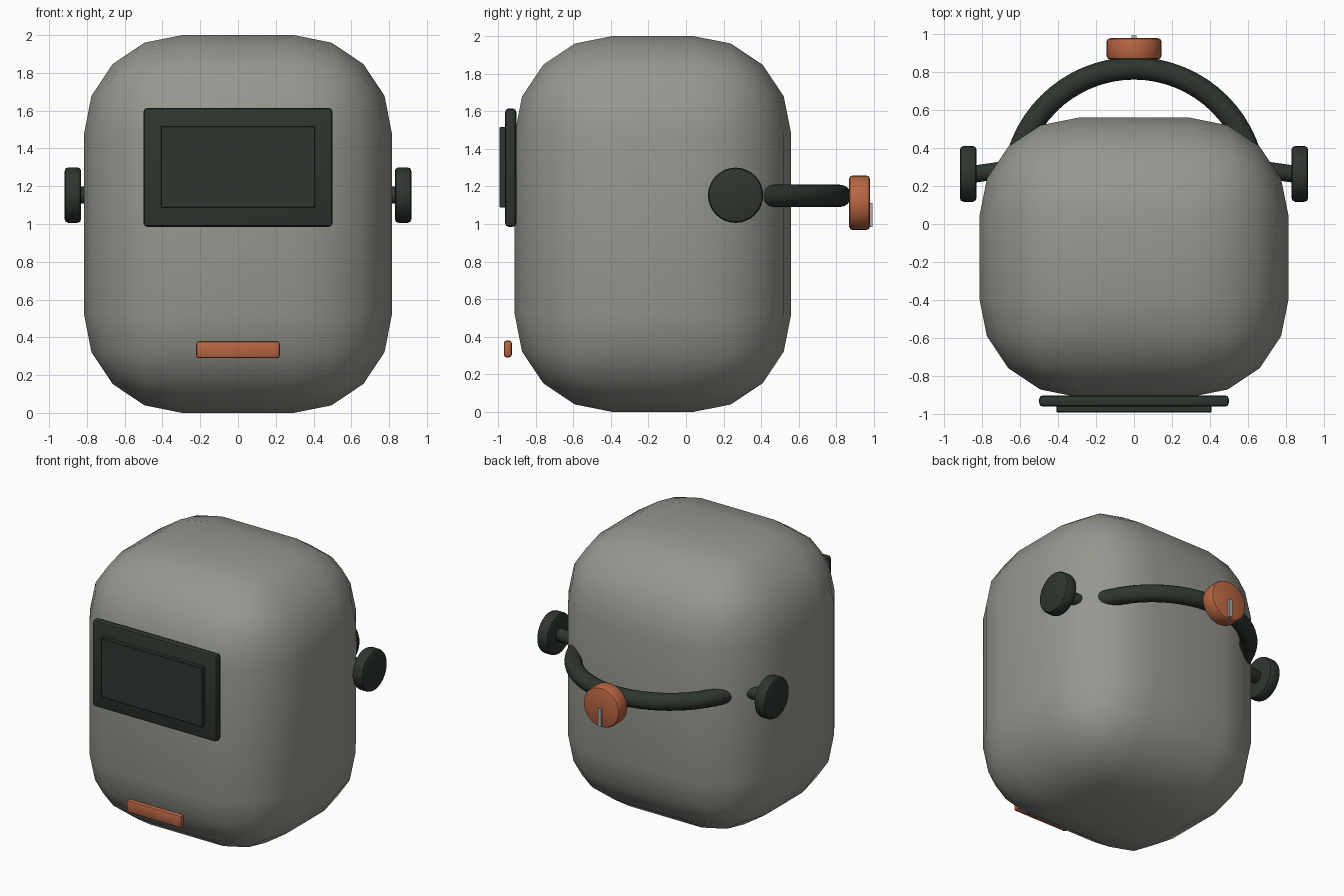
import bpy, bmesh, math
from mathutils import Matrix, Vector

if "Cube" in bpy.data.objects:
    bpy.data.objects.remove(bpy.data.objects["Cube"])


def material(name, rgb):
    m = bpy.data.materials.new(name)
    m.diffuse_color = (*rgb, 1)
    m.use_nodes = True
    m.node_tree.nodes["Principled BSDF"].inputs["Base Color"].default_value = m.diffuse_color
    return m


GREY = material("shell_grey", (0.31, 0.31, 0.28))
DARK = material("dark_green", (0.027, 0.037, 0.028))
ORANGE = material("burnt_orange", (0.48, 0.13, 0.055))
STEEL = material("steel", (0.40, 0.43, 0.44))


def finish(bm, name, mat):
    me = bpy.data.meshes.new(name)
    bmesh.ops.recalc_face_normals(bm, faces=bm.faces)
    bm.to_mesh(me)
    bm.free()
    me.materials.append(mat)
    ob = bpy.data.objects.new(name, me)
    bpy.context.collection.objects.link(ob)
    bpy.ops.object.select_all(action='DESELECT')
    ob.select_set(True)
    bpy.context.view_layer.objects.active = ob
    bpy.ops.object.shade_smooth_by_angle(angle=math.radians(35))
    return ob


def box(name, lo, hi, mat, bevel=0.0, segments=2):
    lo, hi = Vector(lo), Vector(hi)
    bm = bmesh.new()
    bmesh.ops.create_cube(bm, size=1, matrix=Matrix.Translation((lo + hi) / 2)
                          @ Matrix.Diagonal((*(hi - lo), 1)))
    if bevel:
        bmesh.ops.bevel(bm, geom=bm.edges[:], offset=bevel, segments=segments,
                        profile=0.5, affect='EDGES', clamp_overlap=True)
    return finish(bm, name, mat)


def cylinder(name, a, b, radius, mat, sides=32, bevel=0.0):
    a, b = Vector(a), Vector(b)
    axis = b - a
    rot = axis.to_track_quat('Z', 'Y').to_matrix().to_4x4()
    bm = bmesh.new()
    bmesh.ops.create_cone(bm, cap_ends=True, segments=sides, radius1=radius,
                          radius2=radius, depth=axis.length,
                          matrix=Matrix.Translation((a + b) / 2) @ rot)
    if bevel:
        rims = [e for e in bm.edges if any(len(f.verts) > 4 for f in e.link_faces)]
        bmesh.ops.bevel(bm, geom=rims, offset=bevel, segments=2,
                        profile=0.5, affect='EDGES')
    return finish(bm, name, mat)


def arc_tube(name, centre, big, small, mat, steps=32, sides=16):
    bm = bmesh.new()
    rings = []
    for i in range(steps + 1):
        a = math.pi * i / steps
        ring = []
        for j in range(sides):
            t = math.tau * j / sides
            r = big + small * math.cos(t)
            ring.append(bm.verts.new((centre[0] + r * math.cos(a),
                                      centre[1] + r * math.sin(a),
                                      centre[2] + small * math.sin(t))))
        rings.append(ring)
    for p, q in zip(rings, rings[1:]):
        for j in range(sides):
            k = (j + 1) % sides
            bm.faces.new((p[j], p[k], q[k], q[j]))
    bm.faces.new(rings[0])
    bm.faces.new(rings[-1])
    return finish(bm, name, mat)


# Rounded mask shell
box("mask_shell", (-0.815, -0.912, 0), (0.815, 0.56, 2), GREY, 0.52, 4)

# Viewing window: frame and raised lens
box("window_frame", (-0.5, -0.963, 0.985), (0.5, -0.903, 1.615), DARK, 0.02)
box("window_lens", (-0.408, -0.993, 1.087), (0.408, -0.95, 1.517), DARK, 0.004, 1)

# Chin plate
box("chin_plate", (-0.222, -0.97, 0.29), (0.222, -0.927, 0.38), ORANGE, 0.015)

# Side knobs on short shafts
for s, side in ((-1, "left"), (1, "right")):
    cylinder(side + "_knob", (s * 0.83, 0.264, 1.153), (s * 0.918, 0.264, 1.153),
             0.147, DARK, 32, 0.02)
    cylinder(side + "_knob_shaft", (s * 0.69, 0.285, 1.153), (s * 0.85, 0.262, 1.153),
             0.045, DARK, 12)

# Headband behind the shell
arc_tube("headband", (0, 0.182, 1.15), 0.638, 0.059, DARK)

# Rear adjusting dial with pointer
cylinder("rear_dial", (0, 0.868, 1.113), (0, 0.979, 1.113), 0.145, ORANGE, 32, 0.018)
box("dial_pointer", (-0.012, 0.97, 0.983), (0.012, 0.993, 1.113), STEEL)
